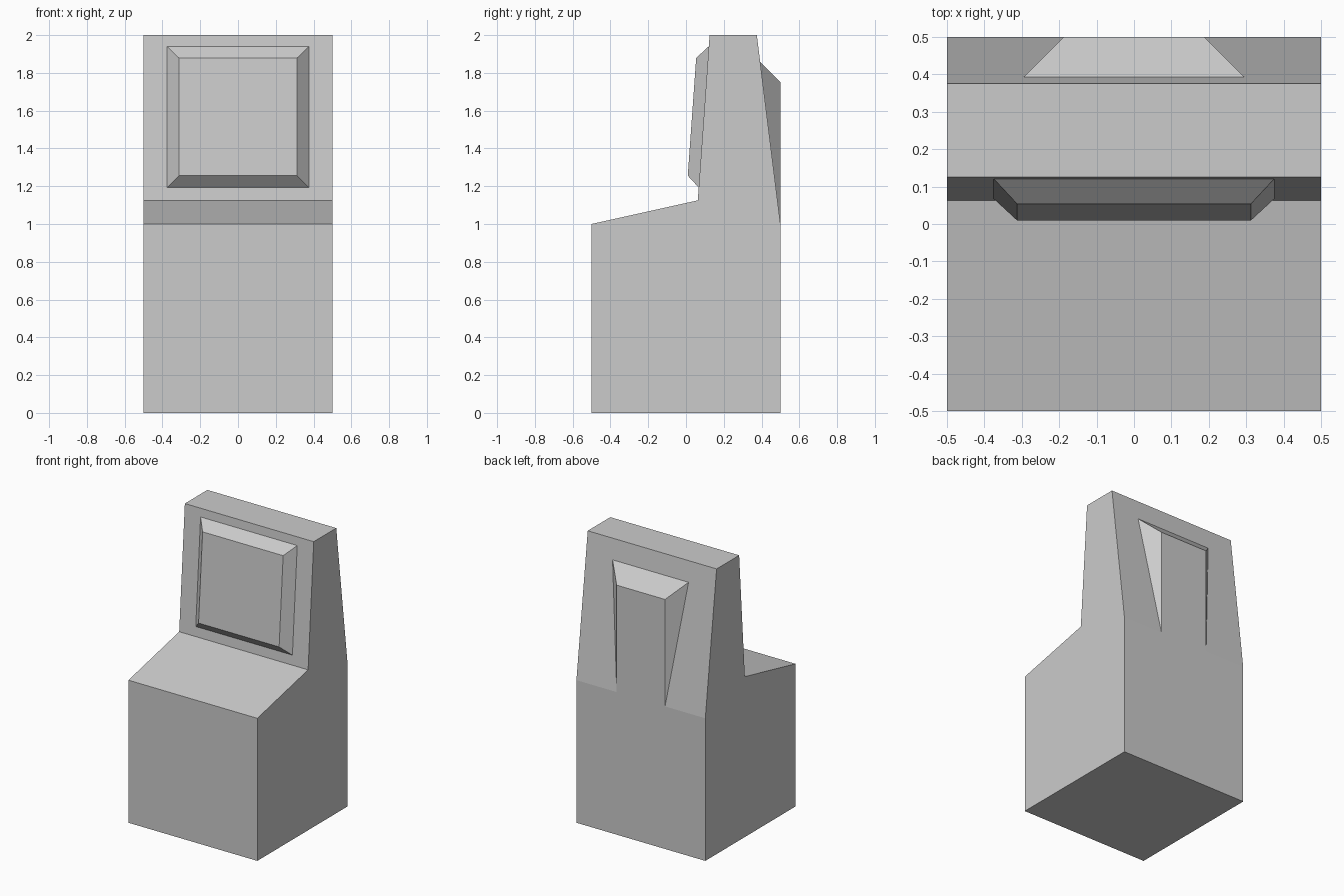
import bpy

cube = bpy.data.objects.get("Cube")
if cube:
    bpy.data.objects.remove(cube, do_unlink=True)

grey = bpy.data.materials.new("plain grey")
grey.use_nodes = True
colour = (0.6, 0.6, 0.6, 1)
grey.diffuse_color = colour
grey.node_tree.nodes["Principled BSDF"].inputs["Base Color"].default_value = colour


def add_part(name, points, faces):
    mesh = bpy.data.meshes.new(name)
    mesh.from_pydata(points, [], faces)
    mesh.materials.append(grey)
    mesh.validate()
    part = bpy.data.objects.new(name, mesh)
    bpy.context.collection.objects.link(part)
    return part


def front_y(z):
    """Depth of the sloping front of the upright at height z."""
    return 0.0625 + (z - 1.125) / 14


def back_y(z):
    """Depth of the sloping back of the upright at height z."""
    return 0.5 - (z - 1) / 8


# Cabinet: side profile extruded across the width
profile = [(-0.5, 0), (0.5, 0), (0.5, 1), (back_y(2), 2),
           (front_y(2), 2), (front_y(1.125), 1.125), (-0.5, 1)]
n = len(profile)
points = [(x, y, z) for x in (-0.5, 0.5) for y, z in profile]
sides = [(i, (i + 1) % n, (i + 1) % n + n, i + n) for i in range(n)]
caps = [tuple(reversed(range(n))), tuple(range(n, 2 * n))]
add_part("cabinet_body", points, sides + caps)


# Screen: raised panel with bevelled edges on the front slope
def screen_ring(half, low, high, lift):
    corners = ((-half, low), (half, low), (half, high), (-half, high))
    return [(x, front_y(z) - lift, z) for x, z in corners]


ring = screen_ring(0.375, 1.193, 1.941, 0) + screen_ring(0.3125, 1.256, 1.879, 0.0625)
bevels = [(i, (i + 1) % 4, (i + 1) % 4 + 4, i + 4) for i in range(4)]
add_part("screen_panel", ring, bevels + [(4, 5, 6, 7)])

# Rear housing: wedge that tapers into the back slope
top, flat = 1.858, 1.75
wedge = []
for s in (-1, 1):
    wedge += [(s * 0.295, back_y(top), top), (s * 0.1875, 0.5, flat), (s * 0.1875, 0.5, 1)]
add_part("rear_housing", wedge, [(0, 1, 4, 3), (1, 2, 5, 4), (0, 2, 1), (3, 4, 5)])
